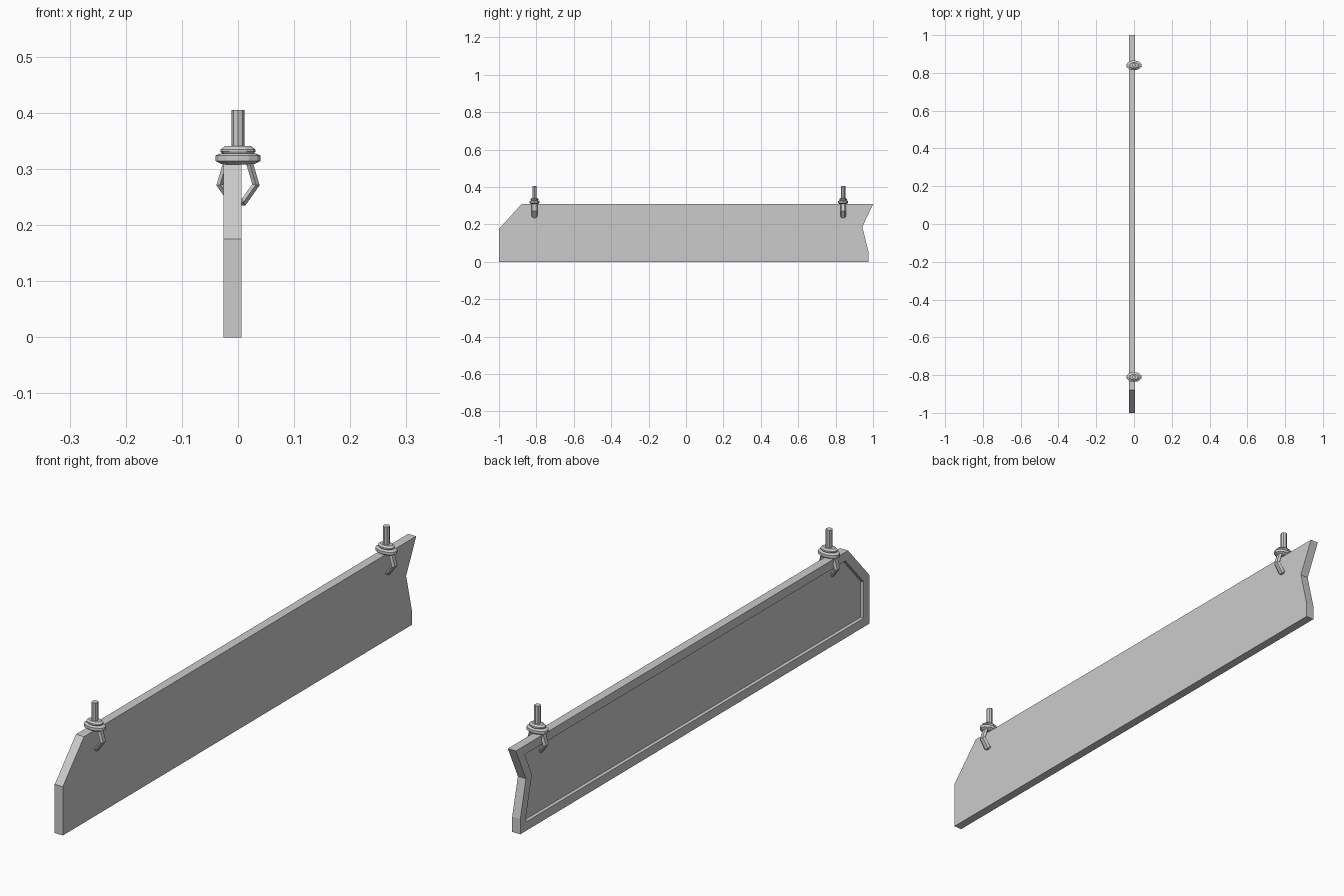
import bpy, bmesh
from math import sin, cos, pi
from mathutils import Vector

if "Cube" in bpy.data.objects:
    bpy.data.objects.remove(bpy.data.objects["Cube"])


def finish(bm, name):
    bmesh.ops.recalc_face_normals(bm, faces=bm.faces)
    mesh = bpy.data.meshes.new(name)
    bm.to_mesh(mesh)
    bm.free()
    obj = bpy.data.objects.new(name, mesh)
    bpy.context.collection.objects.link(obj)
    return obj


def bridge(bm, a, b):
    n = len(a)
    for i in range(n):
        bm.faces.new((a[i], a[(i + 1) % n], b[(i + 1) % n], b[i]))


def lathe(name, profile, y, sides, squash=1.0):
    """Capped turned shape from (radius, z) points, flattened along y."""
    bm = bmesh.new()
    rings = [[bm.verts.new((r * cos(2 * pi * k / sides),
                            y + squash * r * sin(2 * pi * k / sides), z))
              for k in range(sides)] for r, z in profile]
    for a, b in zip(rings, rings[1:]):
        bridge(bm, a, b)
    bm.faces.new(rings[0])
    bm.faces.new(rings[-1])
    return finish(bm, name)


def link_loop(name, path, y, half_t, half_w):
    """Closed loop in the xz plane with a hexagonal cross-section."""
    bm = bmesh.new()
    pts = [Vector(p) for p in path]
    n = len(pts)
    section = [(1, 0.5), (0, 1), (-1, 0.5), (-1, -0.5), (0, -1), (1, -0.5)]
    rings = []
    for i, p in enumerate(pts):
        d1 = (p - pts[i - 1]).normalized()
        d2 = (pts[(i + 1) % n] - p).normalized()
        t = (d1 + d2).normalized()
        normal = Vector((-t.y, t.x)) / max(t.dot(d1), 0.5)
        rings.append([bm.verts.new((p.x + normal.x * half_t * u, y + half_w * v,
                                    p.y + normal.y * half_t * u)) for u, v in section])
    for i in range(n):
        bridge(bm, rings[i], rings[(i + 1) % n])
    return finish(bm, name)


# Sign board: extruded outline with a recessed panel on the -x side
outline = [(-1, 0), (-1, 0.175), (-0.88, 0.308), (1, 0.308),
           (0.943, 0.187), (0.975, 0.055), (0.975, 0)]
bm = bmesh.new()
left = [bm.verts.new((-0.026, y, z)) for y, z in outline]
right = [bm.verts.new((0.006, y, z)) for y, z in outline]
panel = bm.faces.new(left)
bm.faces.new(right)
bridge(bm, left, right)
bmesh.ops.recalc_face_normals(bm, faces=bm.faces)
bmesh.ops.inset_region(bm, faces=[panel], thickness=0.032, use_even_offset=True)
bmesh.ops.inset_region(bm, faces=[panel], thickness=0.002, use_even_offset=True)
for v in panel.verts:
    v.co.x += 0.01
finish(bm, "sign_board")

# Hangers: rod, stepped oval collar and a link through the board
half = [(0.010, 0.241), (0.032, 0.272), (0.019, 0.316)]
loop = half + [(-x, z) for x, z in reversed(half)]
for tag, y in (("front", -0.81), ("back", 0.84)):
    lathe(tag + "_rod", [(0.0115, 0.312), (0.0115, 0.405)], y, 8)
    lathe(tag + "_lower_collar", [(0.027, 0.308), (0.040, 0.314), (0.040, 0.324),
                                  (0.031, 0.328)], y, 12, 0.65)
    lathe(tag + "_upper_collar", [(0.025, 0.325), (0.031, 0.331), (0.031, 0.335),
                                  (0.023, 0.341)], y, 12, 0.65)
    link_loop(tag + "_link", loop, y, 0.006, 0.015)
